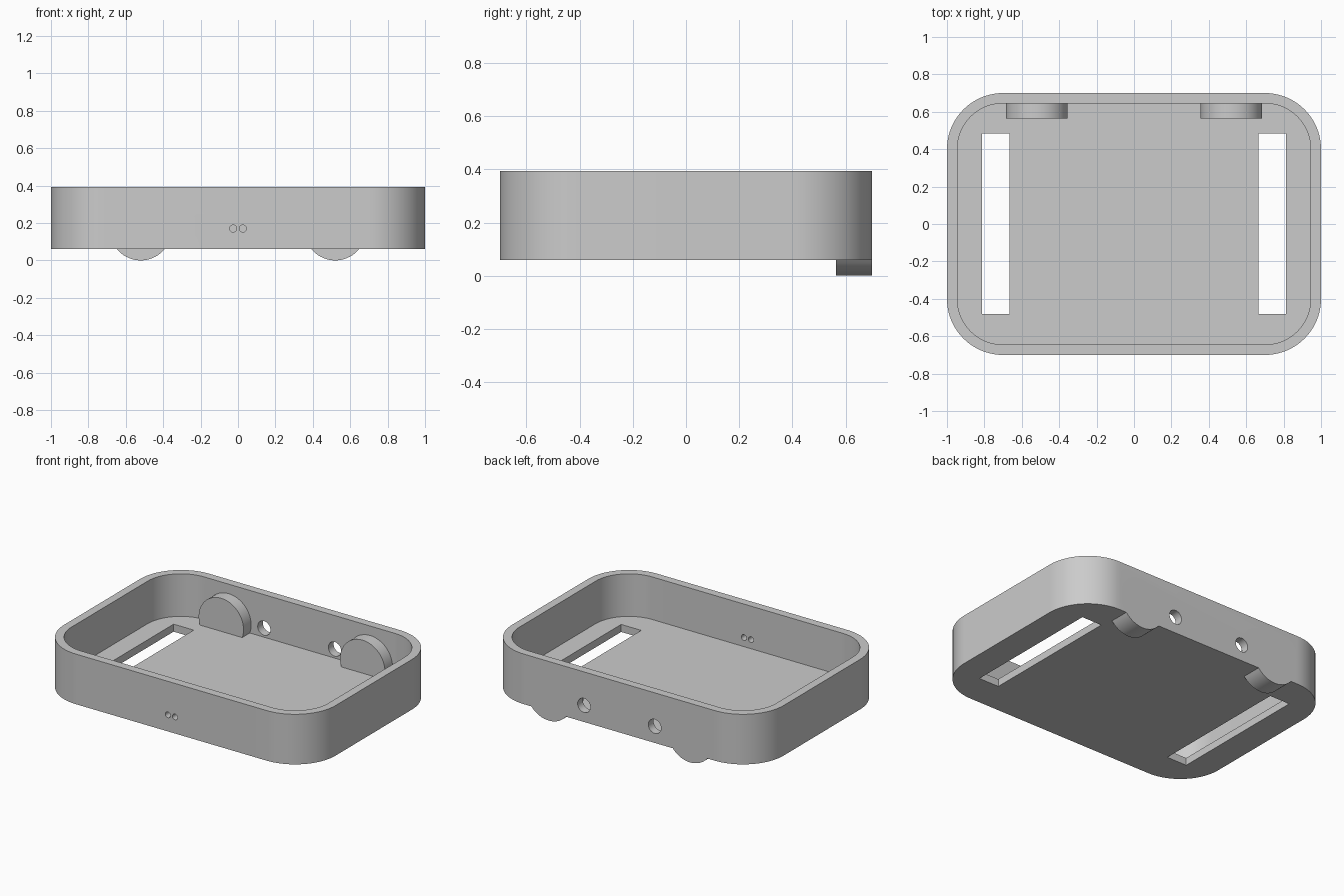
import bpy
import math

cube = bpy.data.objects.get("Cube")
if cube:
    bpy.data.objects.remove(cube, do_unlink=True)

BASE, FLOOR, RIM = 0.06, 0.11, 0.393
BACK, WALL, CORNER = 0.70, 0.055, 0.30

grey = bpy.data.materials.new("plain grey")
grey.use_nodes = True
colour = (0.6, 0.6, 0.6, 1)
grey.diffuse_color = colour
grey.node_tree.nodes["Principled BSDF"].inputs["Base Color"].default_value = colour


def prism(name, outline, low, high):
    """Extrude an xy outline between two heights."""
    n = len(outline)
    verts = [(x, y, z) for z in (low, high) for x, y in outline]
    faces = [list(reversed(range(n))), list(range(n, 2 * n))]
    faces += [[i, (i + 1) % n, n + (i + 1) % n, n + i] for i in range(n)]
    mesh = bpy.data.meshes.new(name)
    mesh.from_pydata(verts, [], faces)
    mesh.materials.append(grey)
    obj = bpy.data.objects.new(name, mesh)
    bpy.context.collection.objects.link(obj)
    return obj


def rounded_rectangle(half_x, half_y, radius, steps=20):
    points = []
    for quarter, (sx, sy) in enumerate([(1, 1), (-1, 1), (-1, -1), (1, -1)]):
        for i in range(steps + 1):
            a = math.pi / 2 * (quarter + i / steps)
            points.append((sx * (half_x - radius) + radius * math.cos(a),
                           sy * (half_y - radius) + radius * math.sin(a)))
    return points


def rod(name, x, z, radius, y_front, y_back, sides=64):
    """Cylinder lying along y."""
    bpy.ops.mesh.primitive_cylinder_add(
        vertices=sides, radius=radius, depth=y_back - y_front,
        location=(x, (y_front + y_back) / 2, z), rotation=(math.pi / 2, 0, 0))
    obj = bpy.context.object
    obj.name = name
    obj.data.materials.append(grey)
    return obj


def combine(target, other, operation):
    mod = target.modifiers.new(operation.lower(), 'BOOLEAN')
    mod.operation, mod.solver, mod.object = operation, 'EXACT', other
    bpy.context.view_layer.objects.active = target
    bpy.ops.object.modifier_apply(modifier=mod.name)
    bpy.data.objects.remove(other, do_unlink=True)


# Hollow tray with rounded corners
tray = prism("tray", rounded_rectangle(1, BACK, CORNER), BASE, RIM)
hollow = prism("hollow", rounded_rectangle(1 - WALL, BACK - WALL, CORNER - WALL), FLOOR, RIM + 0.1)
combine(tray, hollow, 'DIFFERENCE')

for side in (-1, 1):
    # Round foot disc through the floor, flush with the back wall
    combine(tray, rod("foot_disc", side * 0.52, 0.165, 0.165, 0.565, BACK), 'UNION')
    # Long strap slot in the floor
    left, right = sorted((side * 0.665, side * 0.813))
    slot = prism("slot", [(left, -0.48), (right, -0.48), (right, 0.485), (left, 0.485)], 0, 0.2)
    combine(tray, slot, 'DIFFERENCE')
    # Cable hole in the back wall and pin hole in the front wall
    combine(tray, rod("cable_hole", side * 0.26, 0.17, 0.047, 0.6, 0.8, 32), 'DIFFERENCE')
    combine(tray, rod("pin_hole", side * 0.026, 0.17, 0.019, -0.8, -0.6, 24), 'DIFFERENCE')

# Smooth curved walls, crisp edges
bpy.ops.object.select_all(action='DESELECT')
tray.select_set(True)
bpy.context.view_layer.objects.active = tray
bpy.ops.object.shade_smooth_by_angle(angle=math.radians(30))
